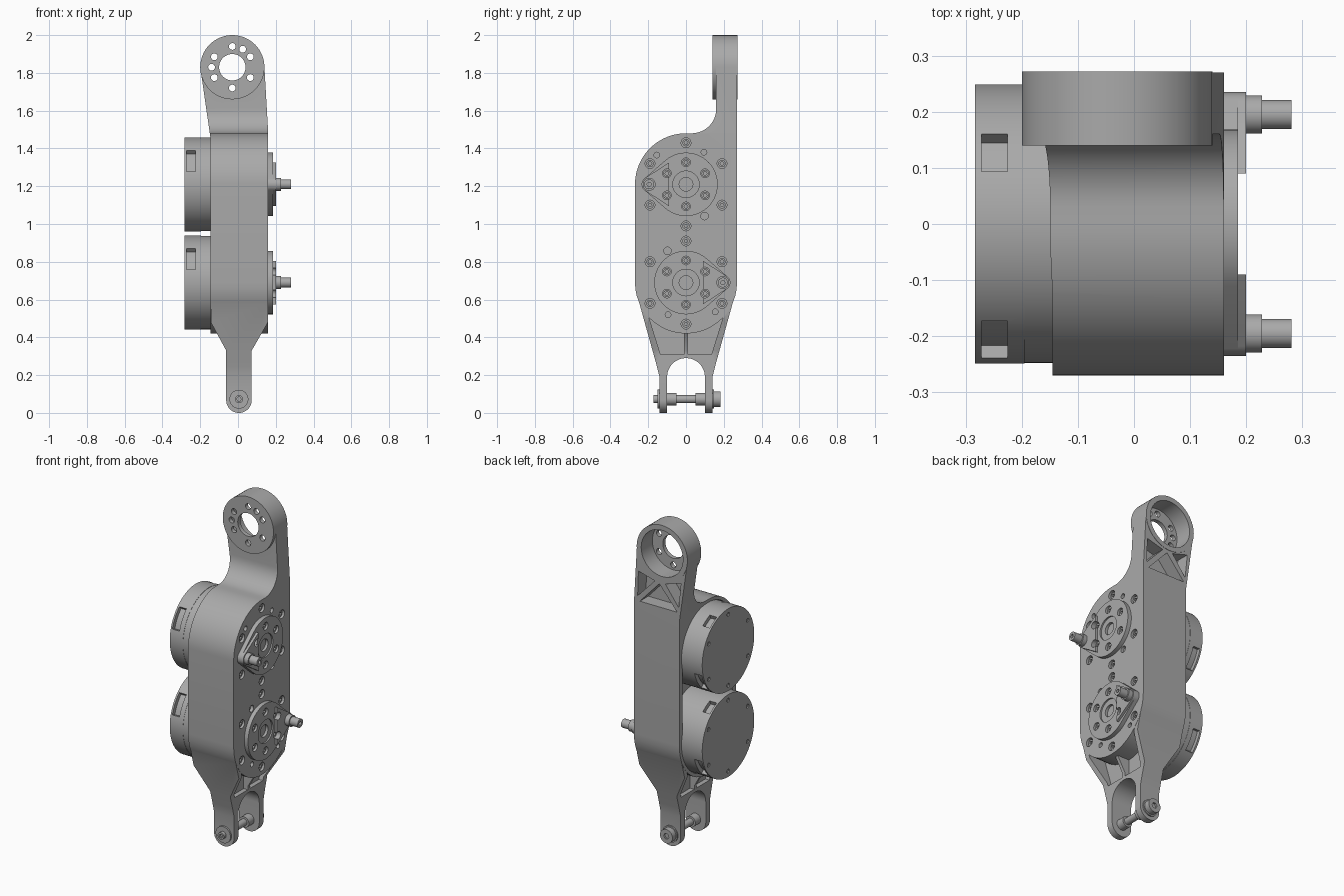
import bpy, bmesh
from math import sin, cos, pi, radians, acos

if "Cube" in bpy.data.objects:
    bpy.data.objects.remove(bpy.data.objects["Cube"])

grey = bpy.data.materials.new("metal_grey")
grey.use_nodes = True
GREY = (0.4, 0.4, 0.4, 1)
grey.diffuse_color = GREY
grey.node_tree.nodes["Principled BSDF"].inputs["Base Color"].default_value = GREY


def arc(cu, cv, r, a0, a1, n=24):
    return [(cu + r * cos(radians(a0 + (a1 - a0) * i / n)),
             cv + r * sin(radians(a0 + (a1 - a0) * i / n))) for i in range(n + 1)]


def circle(cu, cv, r, n=48):
    return arc(cu, cv, r, 0, 360, n)[:-1]


def rect(u0, u1, v0, v1):
    return [(u0, v0), (u1, v0), (u1, v1), (u0, v1)]


def extrude(name, axis, *solids):
    """Each solid is (outline, low, high); outline is (y, z) along x or (x, z) along y."""
    bm = bmesh.new()
    for pts, lo, hi in solids:
        rings = []
        for d in (lo, hi):
            rings.append([bm.verts.new((d, u, v) if axis == "x" else (u, d, v)) for u, v in pts])
        bm.faces.new(rings[0])
        bm.faces.new(rings[1][::-1])
        for i in range(len(pts)):
            j = (i + 1) % len(pts)
            bm.faces.new((rings[0][i], rings[0][j], rings[1][j], rings[1][i]))
    bmesh.ops.recalc_face_normals(bm, faces=bm.faces)
    mesh = bpy.data.meshes.new(name)
    bm.to_mesh(mesh)
    bm.free()
    mesh.materials.append(grey)
    ob = bpy.data.objects.new(name, mesh)
    bpy.context.collection.objects.link(ob)
    return ob


def combine(ob, other, operation="DIFFERENCE"):
    mod = ob.modifiers.new("combine", "BOOLEAN")
    mod.operation, mod.solver, mod.object = operation, "EXACT", other
    bpy.context.view_layer.objects.active = ob
    bpy.ops.object.modifier_apply(modifier=mod.name)
    bpy.data.objects.remove(other)


UP, LOW = 1.21, 0.69            # motor axis heights
XL, XR = -0.145, 0.16           # body sides
HX, HZ = -0.03, 1.83            # head centre
PX, PZ = 0.005, 0.0675          # fork pin centre

# Housing with neck: side profile limited by the front silhouette
side = (arc(0, LOW, 0.27, 0, -180) + arc(0, UP, 0.27, 180, 90)
        + arc(0.03, 1.61, 0.13, -90, 0, 12) + [(0.16, HZ), (0.27, HZ)])
body = extrude("body", "x", (side, -0.25, 0.2))
front = [(XL, 0.3), (XR, 0.3), (XR, 1.48), (0.14, HZ), (-0.2, HZ), (XL, 1.45)]
combine(body, extrude("front", "y", (front, -0.4, 0.4)), "INTERSECT")

# Fork with tapered cheeks, webs and a centre rib
legs = ([(0.268, 0.72), (0.258, 0.62), (0.155, 0.25), (0.14, 0.19), (0.14, -0.01), (0.1, -0.01)]
        + arc(0, 0.19, 0.1, 0, 180)
        + [(-0.1, -0.01), (-0.14, -0.01), (-0.14, 0.19), (-0.155, 0.25), (-0.258, 0.62), (-0.268, 0.72)])
fork = extrude("fork", "x", (legs, -0.3, 0.3))
narrow = ([(XR - 0.001, 0.8), (XL + 0.001, 0.8), (XL + 0.001, 0.48), (PX - PZ, 0.33)]
          + arc(PX, PZ, PZ, 180, 360) + [(PX + PZ, 0.33), (XR - 0.001, 0.48)])
combine(fork, extrude("narrow", "y", (narrow, -0.4, 0.4)), "INTERSECT")
pockets = []
for s in (-1, 1):
    hollow = [(s * 0.01, 0.31), (s * 0.135, 0.31), (s * 0.21, 0.55), (s * 0.01, 0.55)]
    pockets += [(hollow, 0.045, 0.3), (hollow, -0.3, -0.035)]
combine(fork, extrude("pockets", "x", *pockets))
combine(body, fork, "UNION")

# Round head with a rear cup, screw circle and triangular neck pockets
combine(body, extrude("head", "y", (circle(HX, HZ, 0.17, 64), 0.14, 0.272)), "UNION")
combine(body, extrude("cup", "y", (circle(HX, HZ, 0.14), 0.165, 0.4)))
holes = [(circle(HX, HZ, 0.07), 0, 0.4)]
for a in (90, 60, 30, -30, -90, -150, 180, 150):
    c = radians(a)
    holes.append((circle(HX + 0.11 * cos(c), HZ + 0.11 * sin(c), 0.018, 16), 0, 0.4))
for tri in ([(0.13, 1.68), (0.135, 1.53), (0.02, 1.65)],
            [(-0.01, 1.64), (0.12, 1.5), (-0.13, 1.5)],
            [(-0.155, 1.68), (-0.14, 1.53), (-0.05, 1.65)]):
    holes.append((tri, 0.19, 0.4))
combine(body, extrude("head_holes", "y", *holes))

# Motor bores and the gap between them
combine(body, extrude("bores", "x", *[(circle(0, z, 0.25, 64), -0.4, 0.1) for z in (UP, LOW)]))
combine(body, extrude("gap", "x", (rect(-0.24, 0.24, LOW, UP), -0.4, -0.05)))

plate_holes, bolts, sockets = [], [], []


def bolt(y, z, top):
    bolts.append((circle(y, z, 0.019, 16), top - 0.04, top))
    sockets.append((circle(y, z, 0.01, 6), top - 0.01, top + 0.02))


for label, zc, f in (("upper", UP, 1), ("lower", LOW, -1)):
    def at(y, z):
        return f * y, zc + f * z

    # Motor can with rim step, side windows and end screws
    motor = extrude(label + "_motor", "x", (circle(0, zc, 0.2475, 96), -0.2, 0.09))
    combine(motor, extrude("cap", "x", (circle(0, zc, 0.249, 96), -0.283, -0.195)), "UNION")
    windows = []
    for a, w in ((59, 9), (149, 15), (329, 15)):
        windows.append((arc(0, zc, 0.225, a - w, a + w, 6) + arc(0, zc, 0.28, a + w, a - w, 6),
                        -0.272, -0.225))
    for i in range(6):
        a = radians(30 + 60 * i)
        windows.append((circle(0.215 * cos(a), zc + 0.215 * sin(a), 0.012, 12), -0.3, -0.276))
    combine(motor, extrude("windows", "x", *windows))

    # Teardrop hub with raised crank arm and peg
    d, r1, r2 = 0.195, 0.168, 0.04
    t = acos((r1 - r2) / d) * 180 / pi
    drop = arc(-d, 0, r2, 180 - t, 180 + t, 12) + arc(0, 0, r1, 180 + t, 540 - t, 48)
    hub = extrude(label + "_hub", "x", ([at(*p) for p in drop], 0.155, 0.185))
    arm = [(-0.09, 0.115)] + arc(-d, 0, r2, 125, 235, 12) + [(-0.09, -0.115)]
    combine(hub, extrude("arm", "x", ([at(*p) for p in arm], 0.168, 0.2)), "UNION")
    combine(hub, extrude("dish", "x", (circle(0, zc, 0.07), 0.176, 0.3)))
    hub_holes = [(circle(0, zc, 0.036), 0.1, 0.3)]
    for i in range(6):
        a = radians(30 + 60 * i)
        y, z = 0.117 * cos(a), zc + 0.117 * sin(a)
        hub_holes.append((circle(y, z, 0.023, 16), 0.1, 0.3))
        bolt(y, z, 0.174)
        y, z = 0.22 * cos(a), zc + 0.22 * sin(a)
        plate_holes.append((circle(y, z, 0.026, 20), 0.13, 0.3))
        bolt(y, z, 0.15)
    combine(hub, extrude("hub_holes", "x", *hub_holes))
    for y, z, r in ((-0.155, 0.155, 0.015), (0.095, 0.17, 0.015), (0.098, -0.168, 0.02)):
        plate_holes.append((circle(*at(y, z), r, 16), 0.14, 0.3))
    py, pz = at(-d, 0)
    peg = extrude(label + "_peg", "x", (circle(py, pz, 0.034, 32), 0.19, 0.228))
    combine(peg, extrude("shaft", "x", (circle(py, pz, 0.026, 32), 0.2, 0.281)), "UNION")
    combine(peg, extrude("bore", "x", (circle(py, pz, 0.011, 16), 0.26, 0.3)))

combine(body, extrude("plate_holes", "x", *plate_holes))
screws = extrude("bolts", "x", *bolts)
combine(screws, extrude("sockets", "x", *sockets))

# Fork pin with spacers, washers and head
pin = extrude("fork_pin", "y", (circle(PX, PZ + 0.005, 0.021, 32), -0.172, 0.17))
for r, lo, hi in ((0.033, -0.11, -0.05), (0.033, 0.05, 0.11), (0.05, -0.15, -0.13),
                  (0.05, 0.13, 0.148), (0.042, 0.145, 0.182)):
    combine(pin, extrude("collar", "y", (circle(PX, PZ + 0.005, r, 32), lo, hi)), "UNION")
ends = [(circle(PX, PZ + 0.005, 0.012, 6), -0.3, -0.16), (circle(PX, PZ + 0.005, 0.018, 6), 0.17, 0.3)]
combine(pin, extrude("keys", "y", *ends))

for ob in bpy.context.scene.objects:
    if ob.type == "MESH" and grey.name in ob.data.materials:
        bpy.ops.object.select_all(action="DESELECT")
        ob.select_set(True)
        bpy.context.view_layer.objects.active = ob
        bpy.ops.object.shade_smooth_by_angle(angle=radians(30))
